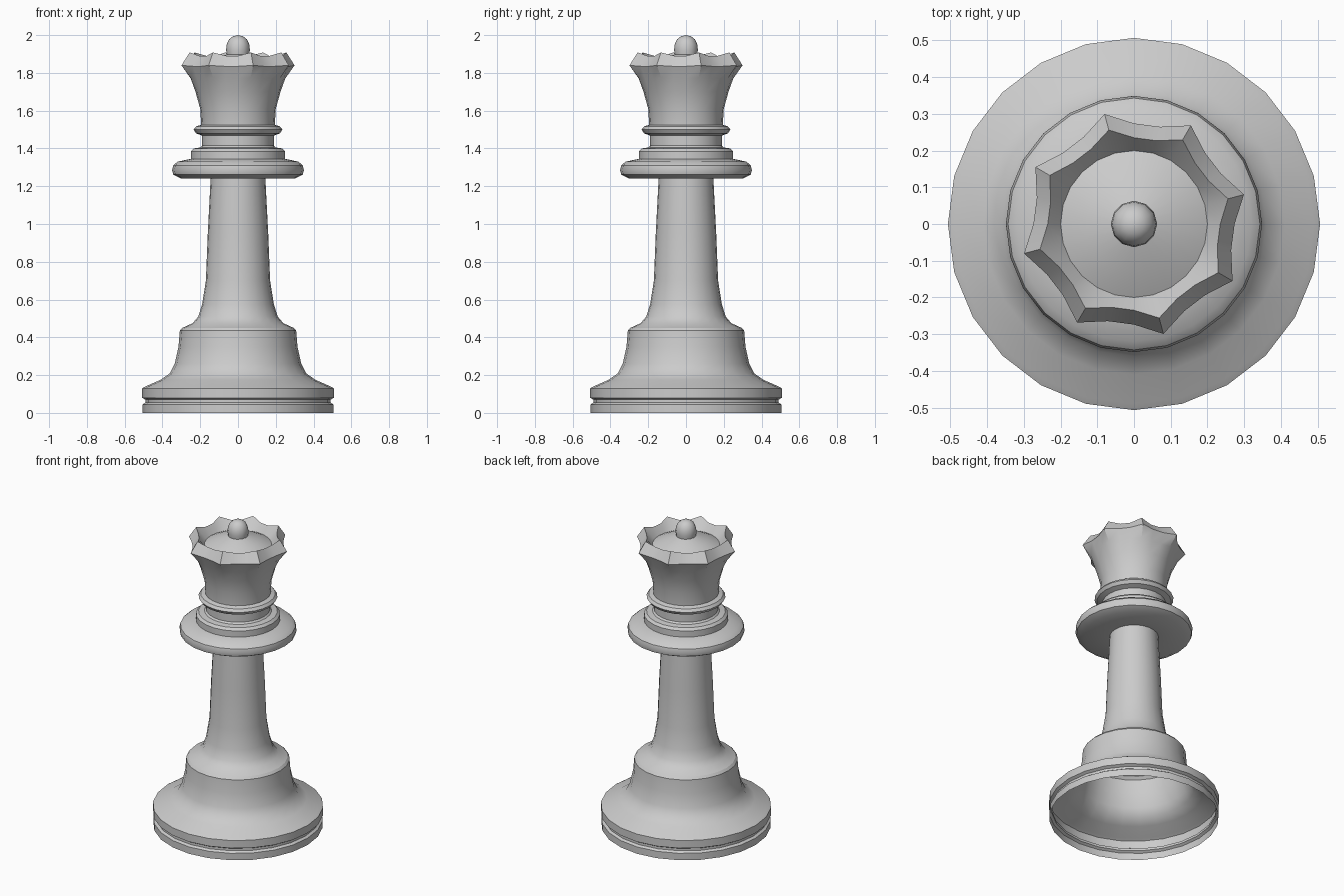
import bpy, bmesh, math
from math import sin, cos, radians

if "Cube" in bpy.data.objects:
    bpy.data.objects.remove(bpy.data.objects["Cube"], do_unlink=True)

SIDES = 24
grey = bpy.data.materials.new("light_grey")
grey.use_nodes = True
colour = (0.6, 0.6, 0.6, 1)
grey.diffuse_color = colour
grey.node_tree.nodes["Principled BSDF"].inputs["Base Color"].default_value = colour


def lathe(name, rows, sides=SIDES):
    """Turn rows around z; a row is (radius, z) or a function of the side index giving it."""
    bm = bmesh.new()
    rings = []
    for row in rows:
        if not callable(row) and row[0] == 0:
            rings.append([bm.verts.new((0, 0, row[1]))] * sides)
            continue
        ring = []
        for i in range(sides):
            r, z = row(i) if callable(row) else row
            a = 2 * math.pi * i / sides
            ring.append(bm.verts.new((r * cos(a), r * sin(a), z)))
        rings.append(ring)
    for low, high in zip(rings, rings[1:]):
        for i in range(sides):
            j = (i + 1) % sides
            corners = [low[i], low[j], high[j], high[i]]
            bm.faces.new(list(dict.fromkeys(corners)))
    mesh = bpy.data.meshes.new(name)
    bm.to_mesh(mesh)
    bm.free()
    mesh.materials.append(grey)
    obj = bpy.data.objects.new(name, mesh)
    bpy.context.collection.objects.link(obj)
    bpy.ops.object.select_all(action="DESELECT")
    obj.select_set(True)
    bpy.context.view_layer.objects.active = obj
    bpy.ops.object.shade_smooth_by_angle(angle=radians(30))
    return obj


def scallop(tip, valley):
    """Ring with eight points: every third vertex is a tip."""
    return lambda i: tip if i % 3 == 1 else valley


# Hollow base, open underneath, with a groove and a bell
lathe("base", [(0.505, 0), (0.505, 0.045), (0.49, 0.055), (0.49, 0.07),
               (0.507, 0.08), (0.507, 0.13), (0.49, 0.14), (0.41, 0.175),
               (0.36, 0.21), (0.335, 0.26), (0.315, 0.35), (0.308, 0.435),
               (0.295, 0.45)])

# Tapered stem flaring into the base
lathe("stem", [(0.295, 0.45), (0.24, 0.475), (0.21, 0.51), (0.19, 0.575),
               (0.17, 0.70), (0.16, 0.95), (0.145, 1.24)])

# Wide collar with a step above it
lathe("collar", [(0.145, 1.24), (0.30, 1.24), (0.343, 1.262), (0.349, 1.285),
                 (0.343, 1.31), (0.32, 1.33), (0.25, 1.345), (0.25, 1.385),
                 (0.235, 1.40), (0.20, 1.405)])

# Neck with a thin ring
lathe("neck_ring", [(0.20, 1.405), (0.19, 1.415), (0.19, 1.468), (0.222, 1.48),
                    (0.235, 1.50), (0.222, 1.517), (0.195, 1.525)])

# Flared crown with eight points and a domed top inside
lathe("crown", [(0.195, 1.525), (0.20, 1.61), (0.225, 1.70),
                scallop((0.26, 1.775), (0.25, 1.77)),
                scallop((0.31, 1.84), (0.274, 1.835)),
                scallop((0.265, 1.908), (0.235, 1.89)),
                (0.20, 1.84), (0.13, 1.875), (0.05, 1.90)])

# Rounded finial
lathe("finial", [(0.058, 1.89), (0.063, 1.92), (0.06, 1.95), (0.048, 1.977),
                 (0.028, 1.993), (0, 2.0)], 12)
